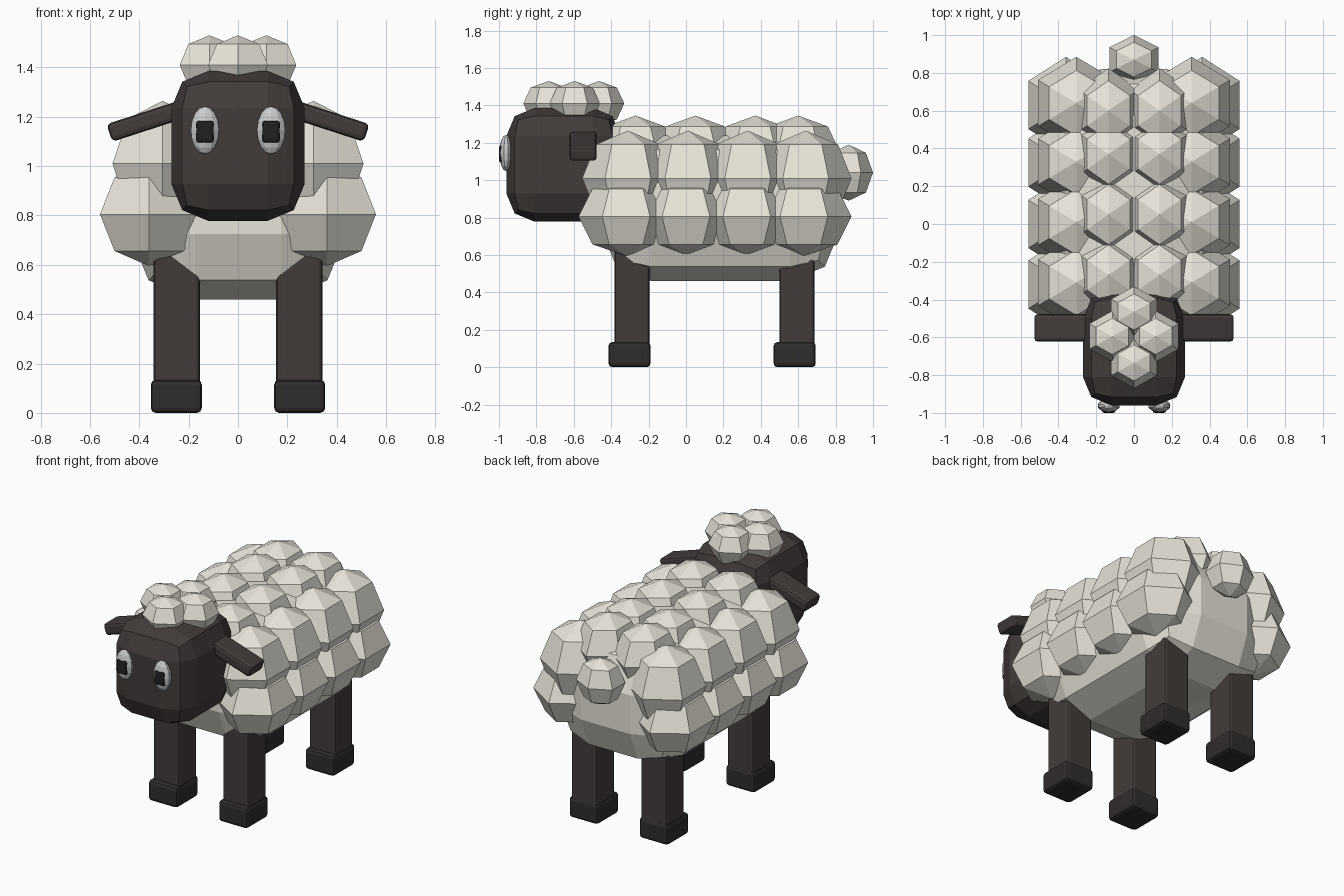
import bpy, bmesh, math
from mathutils import Matrix, Vector

if "Cube" in bpy.data.objects:
    bpy.data.objects.remove(bpy.data.objects["Cube"])


def colour(name, rgb):
    m = bpy.data.materials.new(name)
    m.diffuse_color = (*rgb, 1)
    m.use_nodes = True
    m.node_tree.nodes["Principled BSDF"].inputs["Base Color"].default_value = m.diffuse_color
    return m


WOOL = colour("wool", (0.80, 0.77, 0.69))
SKIN = colour("dark_skin", (0.055, 0.045, 0.042))
HOOF = colour("hoof", (0.03, 0.025, 0.025))
WHITE = colour("eye_white", (0.85, 0.85, 0.83))
BLACK = colour("pupil", (0.015, 0.015, 0.018))


def finish(name, bm, loc, mat, rot=(0, 0, 0)):
    me = bpy.data.meshes.new(name)
    bm.to_mesh(me)
    bm.free()
    me.materials.append(mat)
    ob = bpy.data.objects.new(name, me)
    ob.location, ob.rotation_euler = loc, rot
    bpy.context.collection.objects.link(ob)
    return ob


def box(name, loc, size, bevel, mat, rot=(0, 0, 0)):
    """Box with two-step rounded edges."""
    bm = bmesh.new()
    bmesh.ops.create_cube(bm, size=1, matrix=Matrix.Diagonal((*size, 1)))
    bmesh.ops.bevel(bm, geom=bm.edges[:], offset=bevel, segments=2,
                    profile=0.5, affect='EDGES')
    return finish(name, bm, loc, mat, rot)


def ball(name, loc, radii, mat, seg=6, rings=4, rot=(0, 0, 0)):
    """Low-poly ellipsoid; six sides and four rings make a wool tuft."""
    bm = bmesh.new()
    bmesh.ops.create_uvsphere(bm, u_segments=seg, v_segments=rings, radius=1,
                              matrix=Matrix.Diagonal((*radii, 1)))
    return finish(name, bm, loc, mat, rot)


# Body core
box("body", (0, 0.185, 0.85), (0.88, 1.27, 0.78), 0.265, WOOL)

# Wool tufts: three rows on each side (x, z, radii, y positions)
rows = {
    "lower_wool": (0.36, 0.805, (0.23, 0.255, 0.21), (-0.32, 0.0, 0.325, 0.63)),
    "middle_wool": (0.305, 1.01, (0.235, 0.245, 0.255), (-0.31, 0.01, 0.33, 0.64)),
    "top_wool": (0.135, 1.145, (0.185, 0.225, 0.2), (-0.27, 0.05, 0.37, 0.60)),
}
for name, (x, z, radii, ys) in rows.items():
    for s in (-1, 1):
        for y in ys:
            ball(name, (s * x, y, z), radii, WOOL)

# Tail
ball("tail", (0, 0.87, 1.04), (0.15, 0.13, 0.15), WOOL)

# Head and its wool cap
box("head", (0, -0.655, 1.082), (0.54, 0.61, 0.608), 0.15, SKIN)
for x, y in ((0, -0.465), (-0.115, -0.595), (0.115, -0.595), (0, -0.735)):
    ball("cap_wool", (x, y, 1.41), (0.14, 0.135, 0.12), WOOL)

for s in (-1, 1):
    # Drooping ears
    box("ear", (s * 0.35, -0.55, 1.19), (0.36, 0.145, 0.075), 0.018, SKIN,
        (0, s * math.radians(18), 0))
    # Eyes and pupils
    ball("eye", (s * 0.134, -0.962, 1.145), (0.06, 0.036, 0.097), WHITE, 10, 8)
    box("pupil", (s * 0.134, -0.985, 1.14), (0.072, 0.03, 0.09), 0.012, BLACK)
    # Legs and hooves
    for part, y in (("front", -0.289), ("rear", 0.594)):
        box(part + "_leg", (s * 0.248, y, 0.39), (0.187, 0.187, 0.58), 0.018, SKIN)
        box(part + "_hoof", (s * 0.25, y - 0.013, 0.067), (0.207, 0.225, 0.134),
            0.02, HOOF)
